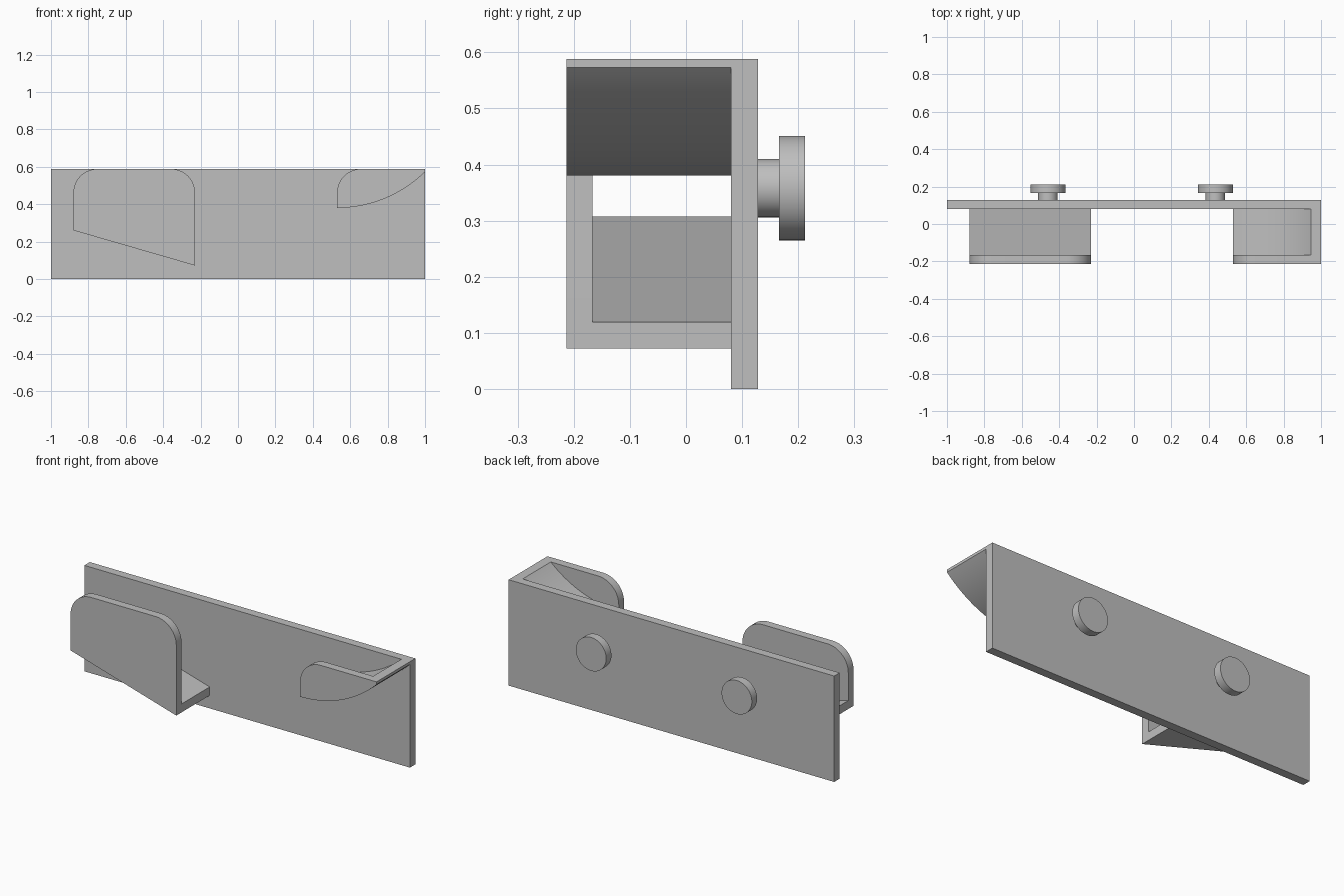
import bpy, bmesh, math

cube = bpy.data.objects.get("Cube")
if cube:
    bpy.data.objects.remove(cube, do_unlink=True)

grey = bpy.data.materials.new("plain grey")
grey.use_nodes = True
colour = (0.52, 0.52, 0.52, 1)
grey.diffuse_color = colour
grey.node_tree.nodes["Principled BSDF"].inputs["Base Color"].default_value = colour

# Shared depths and levels
FRONT, INNER, PLATE, BACK = -0.213, -0.167, 0.08, 0.128
TOP, WALL, FILLET = 0.588, 0.047, 0.127


def arc(cx, cz, r, start, end, n=16):
    """Points on an arc in the xz plane, angles in degrees."""
    angles = [math.radians(start + (end - start) * i / n) for i in range(n + 1)]
    return [(cx + r * math.cos(a), cz + r * math.sin(a)) for a in angles]


def extrude(name, outline, y0, y1):
    """Prism with an xz outline, running from y0 to y1."""
    bm = bmesh.new()
    face = bm.faces.new([bm.verts.new((x, y0, z)) for x, z in outline])
    moved = bmesh.ops.extrude_face_region(bm, geom=[face])["geom"]
    verts = [g for g in moved if isinstance(g, bmesh.types.BMVert)]
    bmesh.ops.translate(bm, vec=(0, y1 - y0, 0), verts=verts)
    bmesh.ops.recalc_face_normals(bm, faces=bm.faces)
    mesh = bpy.data.meshes.new(name)
    bm.to_mesh(mesh)
    bm.free()
    mesh.materials.append(grey)
    obj = bpy.data.objects.new(name, mesh)
    bpy.context.collection.objects.link(obj)
    bpy.ops.object.select_all(action="DESELECT")
    obj.select_set(True)
    bpy.context.view_layer.objects.active = obj
    bpy.ops.object.shade_smooth_by_angle(angle=math.radians(30))
    return obj


# Back plate
extrude("back_plate", [(-1, 0), (1, 0), (1, TOP), (-1, TOP)], PLATE, BACK)

# Mounting pegs on the back
for side, x in (("right", -0.46), ("left", 0.435)):
    extrude(side + "_peg_shaft", arc(x, 0.358, 0.052, 0, 360, 48)[:-1], BACK, 0.166)
    extrude(side + "_peg_head", arc(x, 0.358, 0.093, 0, 360, 48)[:-1], 0.166, 0.212)

# Sloped tray: rounded front panel and slanted floor
x0, x1, z0, z1 = -0.88, -0.23, 0.26, 0.072
panel = [(x0, z0), (x1, z1)]
panel += arc(x1 - FILLET, TOP - FILLET, FILLET, 0, 90)
panel += arc(x0 + FILLET, TOP - FILLET, FILLET, 90, 180)
extrude("sloped_tray_front", panel, FRONT, INNER)
floor = [(x0, z0), (x1, z1), (x1, z1 + WALL), (x0, z0 + WALL)]
extrude("sloped_tray_floor", floor, INNER, PLATE)

# Curved tray: front panel and floor sweeping up to the plate's end
cx, r_out = 0.53, 0.669
cz = 0.38 + r_out
r_in = r_out - WALL
end_out = math.degrees(math.asin((1 - cx) / r_out)) - 90
end_in = -math.degrees(math.asin((cz - TOP) / r_in))
under = arc(cx, cz, r_out, -90, end_out, 32)
panel = under + [(1, TOP)] + arc(cx + FILLET, TOP - FILLET, FILLET, 90, 180)
extrude("curved_tray_front", panel, FRONT, INNER)
floor = under + [(1, TOP)] + arc(cx, cz, r_in, end_in, -90, 32)
extrude("curved_tray_floor", floor, INNER, PLATE)
